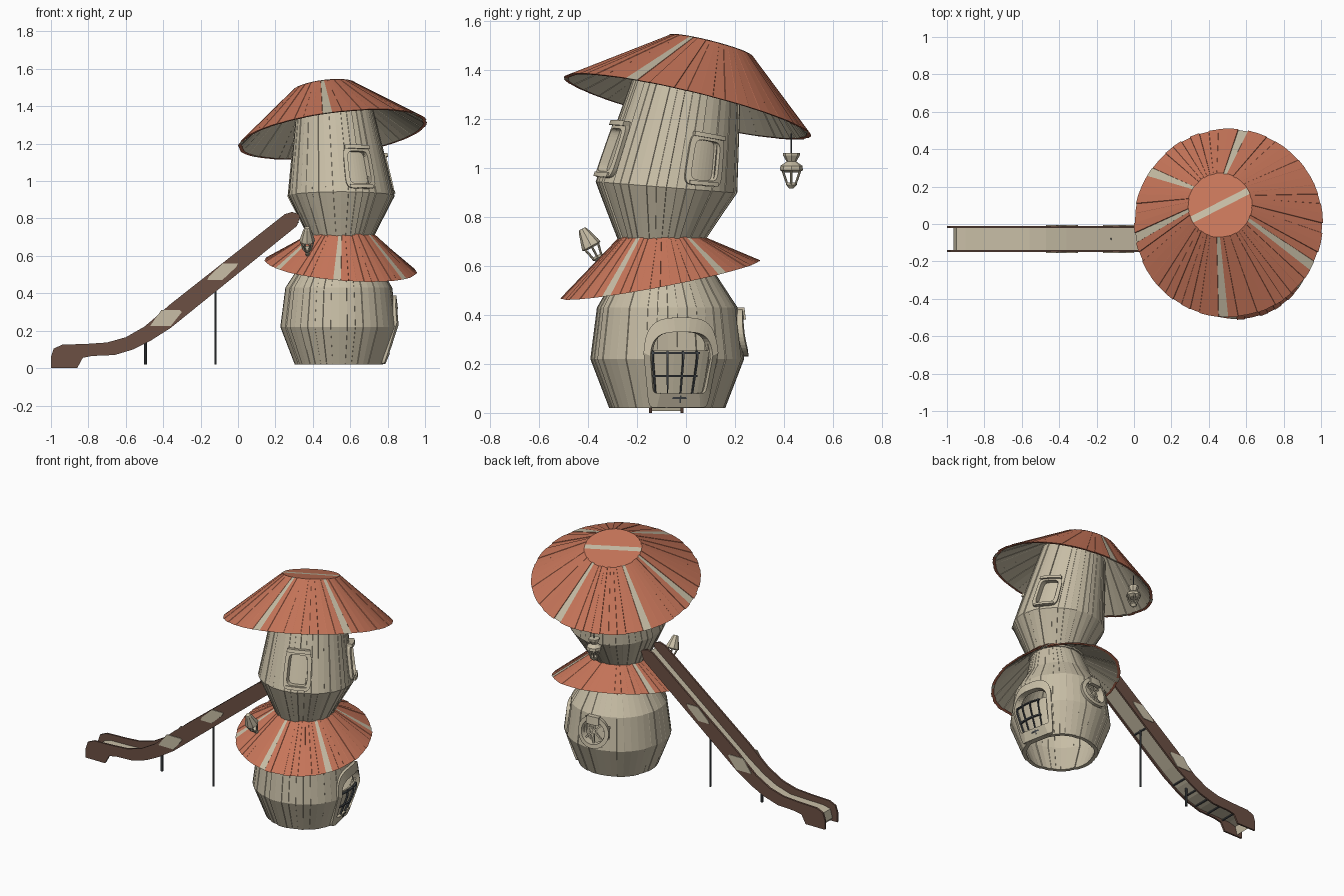
import bpy, bmesh, math, random
from mathutils import Vector, Matrix

if "Cube" in bpy.data.objects:
    bpy.data.objects.remove(bpy.data.objects["Cube"])
random.seed(4)
TAU = 2 * math.pi


def mat(name, r, g, b):
    m = bpy.data.materials.new(name)
    m.diffuse_color = [((c / 255 + 0.055) / 1.055) ** 2.4 for c in (r, g, b)] + [1]
    m.use_nodes = True
    m.node_tree.nodes["Principled BSDF"].inputs["Base Color"].default_value = m.diffuse_color
    return m


WOOD = mat("pale_wood", 200, 190, 166)
RED = mat("terracotta_planks", 200, 118, 90)
BROWN = mat("brown_rail", 108, 80, 68)
METAL = mat("dark_metal", 72, 76, 80)


def mk(name, verts, faces, mats, idx=None):
    me = bpy.data.meshes.new(name)
    me.from_pydata([tuple(v) for v in verts], [], faces)
    for m in mats:
        me.materials.append(m)
    if idx:
        for p, i in zip(me.polygons, idx):
            p.material_index = i
    bm = bmesh.new()
    bm.from_mesh(me)
    bmesh.ops.recalc_face_normals(bm, faces=bm.faces)
    bm.to_mesh(me)
    bm.free()
    ob = bpy.data.objects.new(name, me)
    bpy.context.collection.objects.link(ob)
    return ob


# A tower surface is a list of rings: centre x, y, z, radius, tilt along x, tilt along y
def P(rings, az, t, off=0.0):
    k = 0
    while k < len(rings) - 2 and t > rings[k + 1][2]:
        k += 1
    a, b = rings[k], rings[k + 1]
    f = (t - a[2]) / (b[2] - a[2])
    cx, cy, z, r, sx, sy = [p + (q - p) * f for p, q in zip(a, b)]
    dx, dy = (r + off) * math.cos(az), (r + off) * math.sin(az)
    return Vector((cx + dx, cy + dy, z + sx * dx + sy * dy))


def planks(name, rings, n, step, thick, jitter, mats, stripes=(), holes=()):
    """Hollow shell of staves; holes are (az, z, half width, half height, local radius)."""
    rows = [rings[0][2]]
    for a, b in zip(rings, rings[1:]):
        m = max(1, math.ceil((b[2] - a[2]) / step))
        rows += [a[2] + (b[2] - a[2]) * (i + 1) / m for i in range(m)]
    cols = []
    for i in range(n):
        o = random.uniform(-jitter, jitter)
        cols += [(TAU * (i + .02) / n, o), (TAU * (i + .98) / n, o)]
    C, R = len(cols), len(rows)
    verts = [P(rings, az, t, o + d) for d in (0, -thick) for t in rows for az, o in cols]
    faces, idx = [], []
    marked = [int((s % 360) / 360 * n) for s in stripes]
    for i in range(C):
        j = (i + 1) % C
        az = cols[i][0] + (TAU / n / 2 if i % 2 == 0 else 0)
        outer = 1 if i % 2 == 0 and i // 2 in marked else 0
        for k in range(R - 1):
            t = (rows[k] + rows[k + 1]) / 2
            cut = False
            for ha, hz, hw, hh, hr in holes:
                s = ((az - ha + math.pi) % TAU - math.pi) * hr
                cut = cut or (abs(s / hw) ** 3 + abs((t - hz) / hh) ** 3 < 1)
            if cut:
                continue
            q = [k * C + i, k * C + j, (k + 1) * C + j, (k + 1) * C + i]
            faces += [q, [v + R * C for v in reversed(q)]]
            idx += [outer, len(mats) - 1]
        for k in (0, R - 1):
            faces.append([k * C + i, k * C + j, (R + k) * C + j, (R + k) * C + i])
            idx.append(outer)
    return mk(name, verts, faces, mats, idx)


def frame(name, rings, az, z, R, w, h, iw, ih, up, down, o0, o1):
    """Raised surround bent round the tower, superellipse outline."""
    n, verts, faces = 40, [], []
    for i in range(n):
        a = TAU * (i + .5) / n
        c, s = math.cos(a), math.sin(a)
        p = up if s > 0 else down
        u, v = math.copysign(abs(c) ** p, c), math.copysign(abs(s) ** p, s)
        for ww, hh, o in ((w, h, o0), (w, h, o1), (iw, ih, o1), (iw, ih, o0)):
            verts.append(P(rings, az + u * ww / R, z + v * hh, o))
        for k in range(4):
            j, l = (i + 1) % n, (k + 1) % 4
            faces.append([i * 4 + k, j * 4 + k, j * 4 + l, i * 4 + l])
    return mk(name, verts, faces, [WOOD])


def bar(name, rings, az, z, R, a, b, w, o0, o1, m):
    """Flat strip on the tower from a to b, given as (sideways, up) from the centre."""
    n, verts, faces = 8, [], []
    d = Vector((b[0] - a[0], b[1] - a[1])).normalized() * w / 2
    for i in range(n + 1):
        f = i / n
        s, t = a[0] + (b[0] - a[0]) * f, a[1] + (b[1] - a[1]) * f
        for g, o in ((-1, o0), (1, o0), (1, o1), (-1, o1)):
            verts.append(P(rings, az + (s - g * d.y) / R, z + t + g * d.x, o))
        if i:
            for k in range(4):
                l = (k + 1) % 4
                faces.append([i * 4 - 4 + k, i * 4 + k, i * 4 + l, i * 4 - 4 + l])
    faces += [[0, 1, 2, 3], [n * 4 + k for k in range(4)]]
    return mk(name, verts, faces, [m])


def lathe(name, prof, M, m, n=8):
    verts = [M @ Vector((r * math.cos(TAU * i / n), r * math.sin(TAU * i / n), h))
             for r, h in prof for i in range(n)]
    faces = [[k * n + i, k * n + (i + 1) % n, (k + 1) * n + (i + 1) % n, (k + 1) * n + i]
             for k in range(len(prof) - 1) for i in range(n)]
    faces += [list(range(n)), [(len(prof) - 1) * n + i for i in range(n)]]
    return mk(name, verts, faces, [m])


def rod(name, a, b, r, m):
    a, b = Vector(a), Vector(b)
    M = Matrix.Translation(a) @ (b - a).to_track_quat('Z', 'Y').to_matrix().to_4x4()
    return lathe(name, [(r, 0), (r, (b - a).length)], M, m)


def slab(name, pts, y0, y1, m):
    """Side profile in x, z pulled along y."""
    n = len(pts)
    verts = [(x, y, z) for y in (y0, y1) for x, z in pts]
    faces = [list(range(n)), list(range(n, 2 * n))]
    faces += [[i, (i + 1) % n, n + (i + 1) % n, n + i] for i in range(n)]
    return mk(name, verts, faces, [m])


# Tower bodies
low = [(.54, -.075, .02, .235, 0, 0), (.54, -.075, .22, .312, 0, 0), (.54, -.075, .43, .285, 0, 0),
       (.545, -.08, .56, .205, 0, 0), (.55, -.1, .71, .16, 0, 0)]
upp = [(.55, -.1, .70, .172, 0, 0), (.55, -.08, .92, .285, 0, -.08), (.51, .02, 1.41, .2, .1, -.25)]
DOOR, ROUND, WF, WR = [math.radians(a) for a in (11, 95, -67, 30)]
planks("lower_body", low, 44, .02, .025, .004, [WOOD],
       holes=[(DOOR, .19, .14, .17, .31), (ROUND, .33, .085, .085, .3)])
planks("upper_body", upp, 44, .02, .025, .004, [WOOD],
       holes=[(WF, 1.04, .07, .09, .27), (WR, 1.04, .07, .09, .27)])

# Roofs
planks("lower_roof", [(.55, -.105, .545, .405, -.08, .19), (.555, -.1, .72, .168, 0, 0)],
       60, 1, .018, .003, [RED, WOOD], stripes=(-93, -35, 38, 150, 215))
roof = [(.505, .005, 1.25, .503, .13, -.235), (.46, .1, 1.497, .17, .12, -.25)]
planks("upper_roof", roof, 60, 1, .018, .003, [RED, WOOD], stripes=(80, 190, 147, -30, -91))

# Flat boarded cap on the upper roof, with one pale board
verts, faces, idx = [], [], []
turn = math.radians(27)
N = 15
for k in range(N + 1):
    a = math.pi * k / N
    for sgn in (-1, 1):
        u, v = sgn * max(.17 * math.sin(a), .004), .17 * math.cos(a)
        x, y = u * math.cos(turn) - v * math.sin(turn), u * math.sin(turn) + v * math.cos(turn)
        verts.append((.46 + x, .1 + y, 1.499 + .12 * x - .25 * y))
    if k:
        faces.append([2 * k - 2, 2 * k - 1, 2 * k + 1, 2 * k])
        idx.append(1 if k == N // 2 + 1 else 0)
mk("roof_cap", verts, faces, [RED, WOOD], idx)

# Upper windows: surround, recessed pane, hood, sill
for nm, az in (("front_window", WF), ("side_window", WR)):
    frame(nm + "_frame", upp, az, 1.04, .27, .08, .103, .058, .08, .35, .35, -.025, .018)
    bar(nm + "_pane", upp, az, 1.04, .27, (-.07, 0), (.07, 0), .17, -.024, -.018, WOOD)
    bar(nm + "_hood", upp, az, 1.04, .27, (-.07, .1), (.07, .1), .018, -.005, .032, WOOD)
    bar(nm + "_sill", upp, az, 1.04, .27, (-.06, -.092), (.06, -.092), .016, -.005, .026, WOOD)

# Round lattice window at the back
frame("round_window_frame", low, ROUND, .33, .3, .1, .1, .075, .075, 1, 1, -.025, .02)
for i, (a, b) in enumerate((((-.06, -.055), (.06, .055)), ((-.06, .055), (.06, -.055)),
                            ((0, -.08), (0, .08)))):
    bar("round_window_slat_%d" % i, low, ROUND, .33, .3, a, b, .01, -.012, -.002, WOOD)
bar("round_window_hood", low, ROUND, .33, .3, (-.04, .075), (.04, .075), .05, 0, .028, WOOD)

# Arched doorway with half door and metal grille
frame("door_frame", low, DOOR, .205, .31, .155, .184, .127, .125, .6, .12, -.025, .016)
bar("half_door", low, DOOR, .15, .31, (-.13, 0), (.13, 0), .21, -.016, -.006, WOOD)
for i, z in enumerate((-.09, 0, .095)):
    bar("door_strap_%d" % i, low, DOOR, .15, .31, (-.13, z), (.075, z), .008, -.007, .004, METAL)
for i, s in enumerate((-.12, -.06, .005, .065)):
    bar("door_bar_%d" % i, low, DOOR, .15, .31, (s, -.11), (s, .105), .007, -.007, .003, METAL)

# Slide: rails, pale patches, floor, cross bars, posts
rail = [(-1, 0), (-.86, 0), (-.83, .055), (-.78, .065), (-.66, .07), (-.56, .1), (-.47, .145),
        (-.36, .215), (.315, .76), (.335, .82), (.29, .835), (.25, .823), (-.364, .34),
        (-.42, .29), (-.5, .222), (-.6, .165), (-.7, .137), (-.8, .13), (-.94, .125),
        (-.985, .105), (-1, .06)]
patches = [[(-.47, .225), (-.41, .31), (-.31, .31), (-.3, .3), (-.36, .225)],
           [(-.165, .47), (-.155, .49), (-.08, .56), (0, .56), (-.01, .54), (-.085, .47)]]
for nm, y0, y1, p0, p1 in (("front", -.15, -.138, -.154, -.149), ("back", -.022, -.01, -.011, -.006)):
    slab(nm + "_slide_rail", rail, y0, y1, BROWN)
    for i, pts in enumerate(patches):
        slab("%s_rail_patch_%d" % (nm, i), pts, p0, p1, WOOD)
path = [(-.965, .02), (-.95, .075), (-.9, .088), (-.8, .09), (-.66, .095), (-.56, .125), (-.47, .172),
        (-.36, .25), (.32, .79)]
slab("slide_floor", path + [(x + .006, z - .012) for x, z in reversed(path)], -.139, -.021, WOOD)
for i, (x, z) in enumerate(((-.84, .07), (-.72, .075), (-.62, .09), (-.53, .125), (-.44, .175),
                            (-.12, .42))):
    rod("slide_cross_bar_%d" % i, (x, -.14, z), (x, -.02, z), .006, METAL)
rod("short_post", (-.495, -.08, .02), (-.495, -.08, .15), .008, METAL)
rod("tall_post", (-.12, -.08, .02), (-.12, -.08, .44), .006, METAL)


def lantern(name, M, cap, top, bottom):
    lathe(name + "_cap", cap, M, WOOD)
    for i in range(6):
        c, s = math.cos(TAU * i / 6), math.sin(TAU * i / 6)
        rod("%s_rib_%d" % (name, i), M @ Vector((top[0] * c, top[0] * s, top[1])),
            M @ Vector((bottom[0] * c, bottom[0] * s, bottom[1])), .005, WOOD)
    lathe(name + "_base", [(.008, bottom[1] - .015), (bottom[0] + .004, bottom[1]),
                           (bottom[0] + .004, bottom[1] + .01)], M, WOOD)


# Hanging lantern under the upper roof
lantern("hanging_lantern", Matrix.Translation((.365, .43, 0)),
        [(.034, 1.06), (.034, 1.05), (.02, 1.025), (.045, 1.008), (.047, .99), (.03, .98)],
        (.04, .985), (.018, .93))
rod("lantern_chain", (.365, .43, 1.05), (.365, .43, 1.14), .003, METAL)

# Leaning lantern on the lower roof
lean = Matrix.Translation((.37, -.35, .615)) @ Vector((0, -.48, .88)).to_track_quat('Z', 'Y').to_matrix().to_4x4()
lantern("leaning_lantern", lean, [(.014, .155), (.02, .145), (.038, .09), (.042, .075), (.03, .068)],
        (.034, .072), (.02, .02))
rod("lantern_stem", (.38, -.31, .58), (.37, -.352, .62), .012, WOOD)
